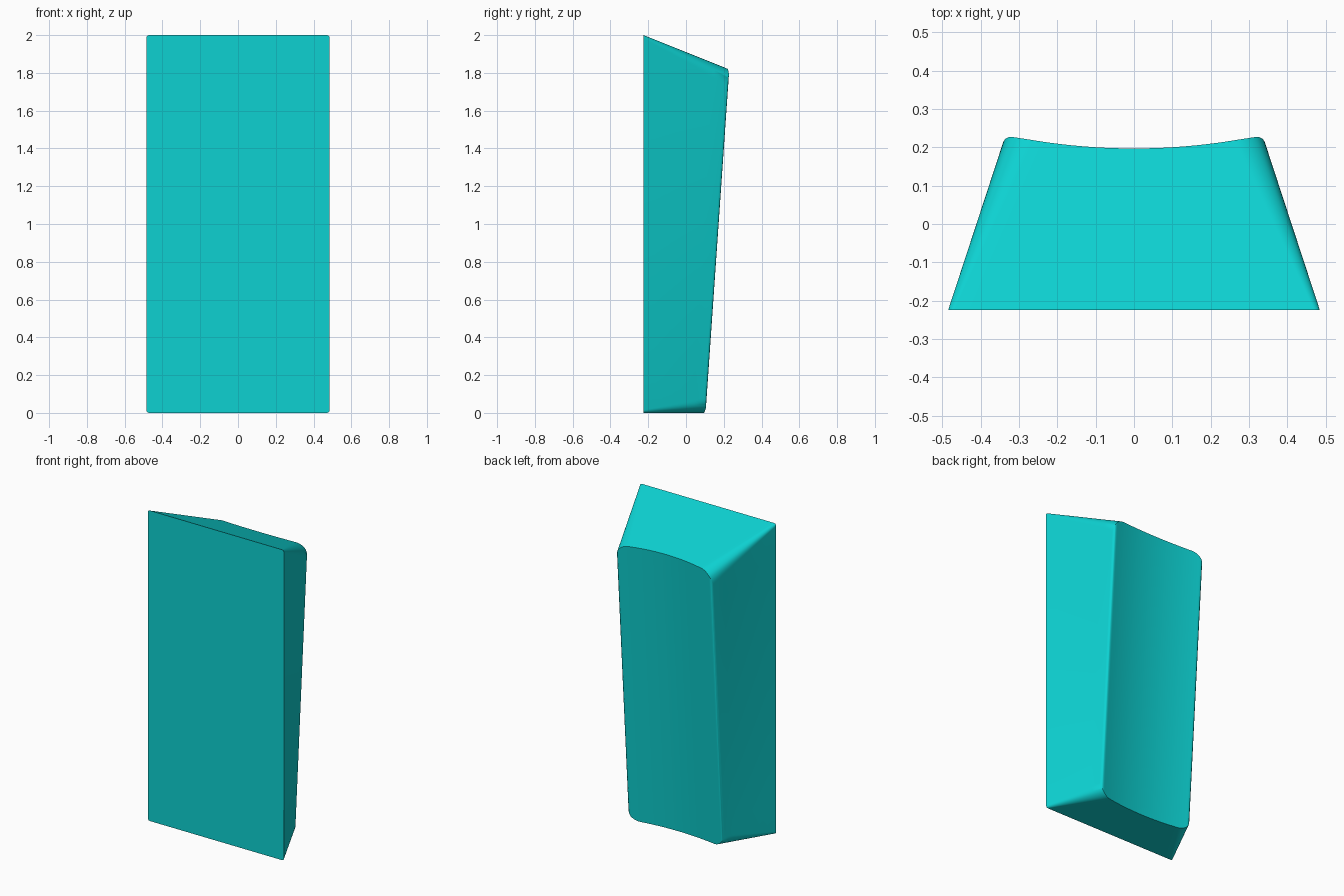
import bpy, bmesh, math

cube = bpy.data.objects.get("Cube")
if cube:
    bpy.data.objects.remove(cube, do_unlink=True)

FRONT_Y = -0.225
BACK_W = 0.342       # half width of the dished face
FILLET = 0.025       # rounding between dish and sides
SPAN, ARC, SIDE, ROWS = 20, 14, 12, 6


def outline(w, h, r):
    """Rounded rectangle as (x, z): top left to right, down, bottom, up."""
    arc = [(w - r + r * math.sin(a), h - r + r * math.cos(a))
           for a in (math.pi / 2 * i / ARC for i in range(1, ARC + 1))]
    flat = [((w - r) * (2 * i / SPAN - 1), h) for i in range(SPAN + 1)]
    top = [(-x, z) for x, z in reversed(arc)] + flat + arc
    side = [(w, h - r - (h - 2 * r) * i / SIDE) for i in range(1, SIDE)]
    half = top + side
    return half + [(-x, h - z) for x, z in half]


def dish_y(x, z):
    """Shallow hollow across x, leaning in z, with rounded outer edges."""
    start = BACK_W - FILLET * 0.95
    y = 0.197 + 0.32 * x * x + 0.069 * (z - 1.83)
    over = max(0, abs(x) - start)
    return y - FILLET + math.sqrt(FILLET ** 2 - over ** 2)


# Body: loft from the flat front to the dished back
front = [(x, FRONT_Y, z) for x, z in outline(0.485, 2.0, 0.015)]
back = []
for x, z in outline(BACK_W, 1.831, 0.08):
    z *= 1 - 0.07 * x * x
    back.append((x, dish_y(x, z), z))

bm = bmesh.new()
rings = []
for k in range(ROWS + 1):
    s = k / ROWS
    rings.append([bm.verts.new([a + s * (b - a) for a, b in zip(p, q)])
                  for p, q in zip(front, back)])
n = len(front)
for lo, hi in zip(rings, rings[1:]):
    for i in range(n):
        j = (i + 1) % n
        bm.faces.new((lo[i], lo[j], hi[j], hi[i]))
bm.faces.new(rings[0])

# Dished cap: straight columns joining top and bottom
rim = rings[-1]
cols = SPAN + 1 + 2 * ARC
top, right = rim[:cols], rim[cols:n // 2]
bottom, left = rim[n // 2:n // 2 + cols][::-1], rim[n // 2 + cols:]
for i in range(cols - 1):
    loop = [top[i], top[i + 1]]
    loop += right if i == cols - 2 else []
    loop += [bottom[i + 1], bottom[i]]
    loop += left if i == 0 else []
    bm.faces.new(loop)
bmesh.ops.recalc_face_normals(bm, faces=bm.faces)

mesh = bpy.data.meshes.new("key_body")
bm.to_mesh(mesh)
bm.free()
body = bpy.data.objects.new("key_body", mesh)
bpy.context.collection.objects.link(body)

# Single turquoise finish
mat = bpy.data.materials.new("turquoise")
mat.use_nodes = True
colour = (0.004, 0.64, 0.64, 1)
mat.diffuse_color = colour
mat.node_tree.nodes["Principled BSDF"].inputs["Base Color"].default_value = colour
mesh.materials.append(mat)

bpy.ops.object.select_all(action="DESELECT")
body.select_set(True)
bpy.context.view_layer.objects.active = body
bpy.ops.object.shade_smooth_by_angle(angle=math.radians(35))
